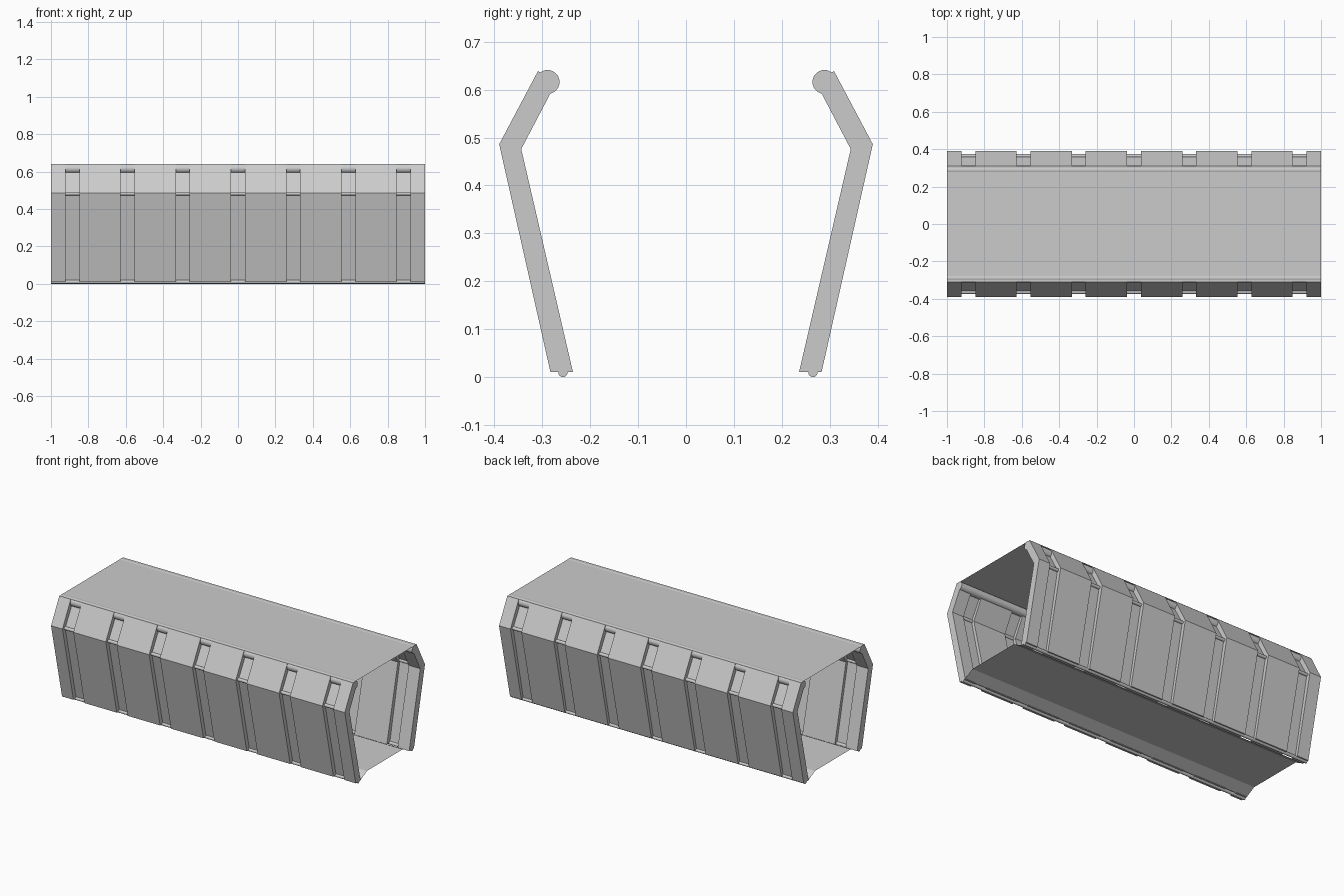
import bpy, bmesh, math
from mathutils import Matrix

if "Cube" in bpy.data.objects:
    bpy.data.objects.remove(bpy.data.objects["Cube"])

SLOTS = [i * 0.295 for i in range(-3, 4)]
HALF_SLOT = 0.037


def make_object(name, bm):
    mesh = bpy.data.meshes.new(name)
    bm.to_mesh(mesh)
    bm.free()
    obj = bpy.data.objects.new(name, mesh)
    bpy.context.collection.objects.link(obj)
    return obj


def add_prism(bm, profile, x0, x1):
    """Closed (y, z) profile extruded along x."""
    a = [bm.verts.new((x0, y, z)) for y, z in profile]
    b = [bm.verts.new((x1, y, z)) for y, z in profile]
    n = len(profile)
    bm.faces.new(a)
    bm.faces.new(b[::-1])
    for i in range(n):
        j = (i + 1) % n
        bm.faces.new((a[i], b[i], b[j], a[j]))


def sheet(name, path, x0=-1, x1=1):
    """Open (y, z) path swept along x as a thin sheet."""
    bm = bmesh.new()
    a = [bm.verts.new((x0, y, z)) for y, z in path]
    b = [bm.verts.new((x1, y, z)) for y, z in path]
    for i in range(len(path) - 1):
        bm.faces.new((a[i], b[i], b[i + 1], a[i + 1]))
    return make_object(name, bm)


def pipe(name, y, z, r):
    bm = bmesh.new()
    bmesh.ops.create_cone(bm, cap_ends=True, segments=32, radius1=r, radius2=r, depth=2,
                          matrix=Matrix.Translation((0, y, z)) @ Matrix.Rotation(math.pi / 2, 4, 'Y'))
    for f in bm.faces:
        f.smooth = len(f.verts) == 4
    obj = make_object(name, bm)
    for e in obj.data.edges:
        d = obj.data.vertices[e.vertices[0]].co - obj.data.vertices[e.vertices[1]].co
        e.use_edge_sharp = abs(d.x) < 0.5
    return obj


# Bent wall cross-section, for the +y side
WALL = [(0.309, 0.639), (0.39, 0.486), (0.283, 0.01), (0.236, 0.01),
        (0.344, 0.476), (0.271, 0.615)]

edges = [-1] + [x + s * HALF_SLOT for x in SLOTS for s in (-1, 1)] + [1]

for side, label, foot in ((-1, "front", 0.257), (1, "back", 0.265)):
    # Thick wall panels between the slots
    bm = bmesh.new()
    for x0, x1 in zip(edges[0::2], edges[1::2]):
        add_prism(bm, [(side * y, z) for y, z in WALL], x0, x1)
    bmesh.ops.recalc_face_normals(bm, faces=bm.faces)
    make_object(label + "_wall_panels", bm)

    # Thin backing sheet seen inside the slots
    sheet(label + "_slot_backing",
          [(side * 0.289, 0.616), (side * 0.364, 0.482), (side * foot, 0.011)])

    # Pipes along the top, bend and foot of the wall
    pipe(label + "_top_pipe", side * 0.289, 0.616, 0.025)
    pipe(label + "_bend_pipe", side * 0.364, 0.482, 0.0097)
    pipe(label + "_foot_pipe", side * foot, 0.0097, 0.0097)

# Roof and raised floor with sloped edges
sheet("roof", [(0.31, 0.639), (-0.31, 0.639)])
sheet("floor", [(0.24, 0.01), (0.175, 0.045), (-0.175, 0.045), (-0.24, 0.01)])
